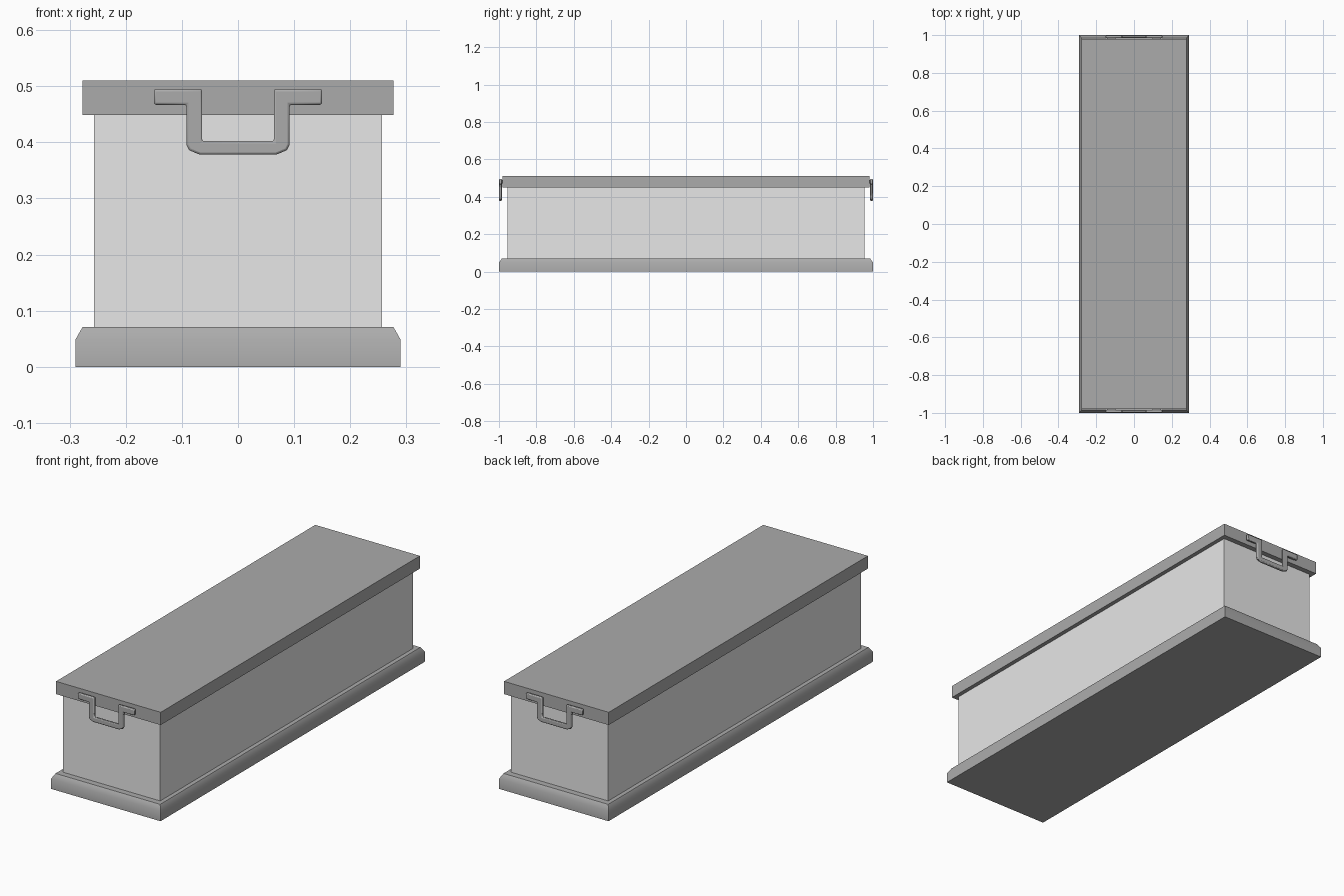
import bpy
import bmesh
import math

cube = bpy.data.objects.get("Cube")
if cube:
    bpy.data.objects.remove(cube, do_unlink=True)


def material(name, value):
    mat = bpy.data.materials.new(name)
    mat.use_nodes = True
    colour = (value, value, value, 1)
    mat.diffuse_color = colour
    mat.node_tree.nodes["Principled BSDF"].inputs["Base Color"].default_value = colour
    return mat


light_grey = material("light grey", 0.8)
mid_grey = material("mid grey", 0.41)


def finish(name, bm, mat):
    bmesh.ops.recalc_face_normals(bm, faces=bm.faces)
    mesh = bpy.data.meshes.new(name)
    bm.to_mesh(mesh)
    bm.free()
    mesh.materials.append(mat)
    obj = bpy.data.objects.new(name, mesh)
    bpy.context.collection.objects.link(obj)
    return obj


def smooth(obj, angle):
    bpy.ops.object.select_all(action="DESELECT")
    obj.select_set(True)
    bpy.context.view_layer.objects.active = obj
    bpy.ops.object.shade_smooth_by_angle(angle=math.radians(angle))


def stacked_box(name, levels, mat):
    """Rectangular rings (half width, half length, height), joined and capped."""
    bm = bmesh.new()
    rings = [[bm.verts.new((sx * w, sy * l, z))
              for sx, sy in ((-1, -1), (1, -1), (1, 1), (-1, 1))]
             for w, l, z in levels]
    bm.faces.new(rings[0])
    bm.faces.new(rings[-1])
    for low, high in zip(rings, rings[1:]):
        for i in range(4):
            j = (i + 1) % 4
            bm.faces.new((low[i], low[j], high[j], high[i]))
    return finish(name, bm, mat)


# Plinth with chamfered top edge, box body and overhanging lid
base = stacked_box("base", [(0.29, 1, 0), (0.29, 1, 0.048), (0.277, 0.984, 0.071)], mid_grey)
smooth(base, 40)
stacked_box("body", [(0.257, 0.955, 0.071), (0.257, 0.955, 0.449)], light_grey)
stacked_box("lid", [(0.277, 0.98, 0.449), (0.277, 0.98, 0.51)], mid_grey)

# Half outline of the drop handle, from the bottom outwards and back inside
half = [(0.068, 0.378), (0.087, 0.386), (0.092, 0.396), (0.092, 0.467),
        (0.15, 0.467), (0.15, 0.495), (0.064, 0.495), (0.064, 0.402)]
outline = half + [(-x, z) for x, z in reversed(half)]


def handle(name, side):
    bm = bmesh.new()
    face = bm.faces.new([bm.verts.new((x, side * 0.985, z)) for x, z in outline])
    grown = bmesh.ops.extrude_face_region(bm, geom=[face])["geom"]
    bmesh.ops.translate(bm, vec=(0, side * 0.014, 0),
                        verts=[v for v in grown if isinstance(v, bmesh.types.BMVert)])
    obj = finish(name, bm, mid_grey)
    bevel = obj.modifiers.new("rounded edges", "BEVEL")
    bevel.width = 0.004
    bevel.segments = 2
    bevel.limit_method = "ANGLE"
    bevel.angle_limit = math.radians(50)
    smooth(obj, 40)


def mount(name, x, side):
    """Small block holding a handle bar against the lid."""
    bm = bmesh.new()
    bmesh.ops.create_cube(bm, size=1)
    bmesh.ops.scale(bm, vec=(0.045, 0.014, 0.02), verts=bm.verts)
    bmesh.ops.translate(bm, vec=(x, side * 0.983, 0.481), verts=bm.verts)
    finish(name, bm, mid_grey)


for end, side in (("front", -1), ("back", 1)):
    handle(end + "_handle", side)
    for label, x in (("left", 0.12), ("right", -0.12)):
        mount(end + "_" + label + "_handle_mount", x, side)
